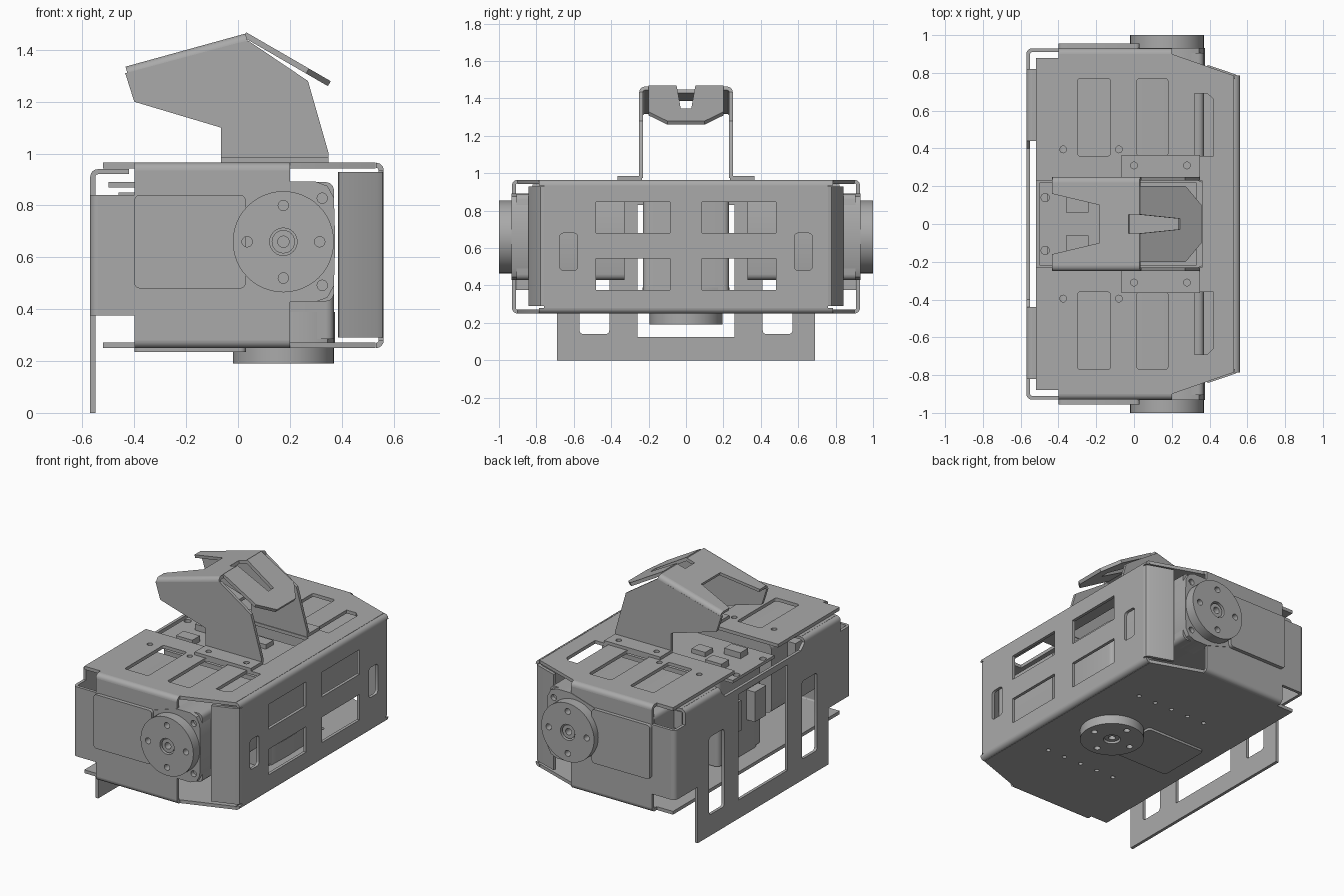
import bpy, bmesh, math
from mathutils import Matrix, Vector

cube = bpy.data.objects.get("Cube")
if cube:
    bpy.data.objects.remove(cube)

grey = bpy.data.materials.new("satin_grey")
grey.use_nodes = True
GREY = (0.4, 0.4, 0.4, 1)
grey.diffuse_color = GREY
grey.node_tree.nodes["Principled BSDF"].inputs["Base Color"].default_value = GREY
X, Y, Z = Vector((1, 0, 0)), Vector((0, 1, 0)), Vector((0, 0, 1))
parts = []


def frame(u, v, n, o=(0, 0, 0)):
    m = Matrix((u, v, n)).transposed().to_4x4()
    m.translation = Vector(o)
    return m


def circle(x, y, r, n=16):
    return [(x + r * math.cos(2 * math.pi * i / n), y + r * math.sin(2 * math.pi * i / n)) for i in range(n)]


def rect(x0, x1, y0, y1, r=0.0):
    if r == 0:
        return [(x0, y0), (x1, y0), (x1, y1), (x0, y1)]
    pts = []
    corners = [(x1 - r, y1 - r), (x0 + r, y1 - r), (x0 + r, y0 + r), (x1 - r, y0 + r)]
    for q, (cx, cy) in enumerate(corners):
        for k in range(4):
            a = math.pi / 2 * (q + k / 3)
            pts.append((cx + r * math.cos(a), cy + r * math.sin(a)))
    return pts


def flip_x(pts):
    return [(-a, b) for a, b in pts]


def flip_y(pts):
    return [(a, -b) for a, b in pts]


def both(holes, flip):
    return holes + [flip(h) for h in holes]


def plate(name, outer, holes, n0, n1, fr):
    """Sheet with holes, between n0 and n1 along the frame normal."""
    cu = bpy.data.curves.new(name, 'CURVE')
    cu.dimensions, cu.fill_mode = '2D', 'BOTH'
    cu.extrude = abs(n1 - n0) / 2
    for loop in [outer] + holes:
        sp = cu.splines.new('POLY')
        sp.points.add(len(loop) - 1)
        for p, (a, b) in zip(sp.points, loop):
            p.co = (a, b, 0, 1)
        sp.use_cyclic_u = True
    tmp = bpy.data.objects.new(name + "_curve", cu)
    bpy.context.collection.objects.link(tmp)
    dg = bpy.context.evaluated_depsgraph_get()
    me = bpy.data.meshes.new_from_object(tmp.evaluated_get(dg))
    bpy.data.objects.remove(tmp)
    me.transform(fr @ Matrix.Translation((0, 0, (n0 + n1) / 2)))
    bm = bmesh.new()
    bm.from_mesh(me)
    bmesh.ops.remove_doubles(bm, verts=bm.verts, dist=1e-5)
    bmesh.ops.recalc_face_normals(bm, faces=bm.faces)
    bm.to_mesh(me)
    bm.free()
    me.name = name
    me.materials.clear()
    me.materials.append(grey)
    ob = bpy.data.objects.new(name, me)
    bpy.context.collection.objects.link(ob)
    parts.append(ob)
    return ob


def bend(name, fr, n0, n1, r=0.03, t=0.02):
    """Quarter-round sheet bend in the first quadrant of the frame."""
    arc = [(math.cos(i * math.pi / 12), math.sin(i * math.pi / 12)) for i in range(7)]
    ring = [(r * a, r * b) for a, b in arc] + [((r - t) * a, (r - t) * b) for a, b in reversed(arc)]
    plate(name, ring, [], n0, n1, fr)


XY, XZ, YZ = frame(X, Y, Z), frame(X, Z, Y), frame(Y, Z, X)


def servo(name, fr):
    """Actuator: x along the body, normal pointing out of the horn, face at zero."""
    plate(name + "_body", rect(-0.4, 0.37, -0.23, 0.23, 0.03), [], -0.67, -0.095, fr)
    plate(name + "_cover", rect(-0.4, 0.03, -0.18, 0.18, 0.02), [], -0.095, -0.045, fr)
    half = [(0.375, 0), (0.37, 0.17), (0.345, 0.215), (0.3, 0.232), (0.2, 0.232), (0.0, 0.17)]
    screws = both([circle(0.325, 0.168, 0.02)], flip_y)
    plate(name + "_gear_housing", half + flip_y(half[:0:-1]), screws, -0.2, -0.067, fr)
    holes = [circle(0.175 + 0.14 * a, 0.14 * b, 0.02) for a, b in ((1, 0), (0, 1), (-1, 0), (0, -1))]
    plate(name + "_horn", circle(0.175, 0, 0.195, 48), holes + [circle(0.175, 0, 0.053, 24)], -0.067, 0, fr)
    plate(name + "_horn_hub", circle(0.175, 0, 0.045, 24), [circle(0.175, 0, 0.022)], -0.067, -0.01, fr)
    # rear wiring sockets
    for s in (-1, 1):
        c = s * 0.13
        plate(name + "_socket", rect(-0.46, -0.4, c - 0.06, c + 0.06), [], -0.5, -0.3, fr)


servo("left_servo", frame(X, Z, Y, (0, 1, 0.66)))
servo("right_servo", frame(X, Z, -Y, (0, -1, 0.66)))
servo("waist_servo", frame(X, Y, -Z, (0, 0, 0.19)))

# Top plate, open over the middle
side_edge = [(0.53, 0.785), (0.2, 0.9), (-0.4, 0.9), (-0.4, 0.88), (-0.52, 0.88)]
windows = [rect(-0.3, -0.125, 0.36, 0.77, 0.015), rect(0.015, 0.18, 0.36, 0.77, 0.015),
           [(0.32, 0.36), (0.42, 0.36), (0.42, 0.66), (0.39, 0.69), (0.32, 0.69)],
           circle(-0.375, 0.395, 0.018), circle(-0.08, 0.395, 0.018)]
top = side_edge + [(-0.52, 0.23), (0.36, 0.23)]
plate("top_plate", top + flip_y(top[::-1]), both(windows, flip_y), 0.943, 0.965, XY)

# Bottom plate with rows of screw holes
rows = [circle(0.32 - 0.128 * i, 0.43, 0.014, 12) for i in range(5)]
plate("bottom_plate", side_edge + flip_y(side_edge[::-1]), both(rows, flip_y), 0.25, 0.272, XY)

# Front wall with windows, bends and swept-back ends
wall_holes = [rect(0.085, 0.48, 0.68, 0.845), rect(0.085, 0.48, 0.375, 0.545), rect(0.58, 0.675, 0.48, 0.68, 0.02)]
plate("front_wall", rect(-0.76, 0.76, 0.28, 0.935), both(wall_holes, flip_x), 0.542, 0.562, YZ)
bend("front_top_bend", frame(X, Z, Y, (0.532, 0, 0.935)), -0.785, 0.785)
bend("front_bottom_bend", frame(X, -Z, Y, (0.532, 0, 0.28)), -0.785, 0.785)
lip = [(0.562, 0.755), (0.557, 0.777), (0.535, 0.793), (0.39, 0.842), (0.385, 0.822), (0.525, 0.775), (0.542, 0.755)]
for label, pts in (("left", lip), ("right", flip_y(lip))):
    plate(label + "_wall_return", pts, [], 0.29, 0.93, XY)

# Side panels joining top, bottom and back
panel = [(0.2, 0.28), (0.2, 0.935), (-0.4, 0.935), (-0.4, 0.84), (-0.54, 0.84), (-0.54, 0.375), (-0.4, 0.375), (-0.4, 0.28)]
for s, label in ((1, "left"), (-1, "right")):
    plate(label + "_side_panel", panel, [], s * 0.91, s * 0.93, XZ)
    bend(label + "_top_bend", frame(s * Y, Z, X, (0, s * 0.9, 0.935)), -0.4, 0.2)
    bend(label + "_bottom_bend", frame(s * Y, -Z, X, (0, s * 0.9, 0.28)), -0.4, 0.2)
    bend(label + "_back_bend", frame(-X, s * Y, Z, (-0.54, s * 0.9, 0)), 0.375, 0.84)
    # folded top edge of the back plate
    bend(label + "_back_top_bend", frame(-X, Z, s * Y, (-0.54, 0, 0.91)), 0.44, 0.82)
    plate(label + "_back_top_fold", rect(-0.54, -0.42, s * 0.44, s * 0.82), [], 0.922, 0.941, XY)

# Back plate hanging down to the ground
half = [(0.69, 0), (0.69, 0.375), (0.9, 0.375), (0.9, 0.84), (0.82, 0.84), (0.82, 0.91), (0.44, 0.91), (0.4, 0.87)]
back_holes = both([rect(0.41, 0.57, 0.14, 0.66, 0.02)], flip_x) + [rect(-0.26, 0.26, 0.125, 0.83)]
plate("back_plate", half + flip_x(half[::-1]), back_holes, -0.57, -0.55, YZ)

# Circuit board and small components in the middle opening
tabs = both([circle(-0.47, 0.14, 0.022)], flip_y)
plate("control_board", rect(-0.5, 0.33, -0.22, 0.22), tabs, 0.87, 0.89, XY)
for x, y, w, h in ((-0.3, 0.1, 0.06, 0.04), (-0.3, -0.1, 0.06, 0.04), (-0.12, 0, 0.05, 0.03), (0.1, 0.12, 0.05, 0.03)):
    plate("board_component", rect(x - w, x + w, y - 0.04, y + 0.04), [], 0.89, 0.89 + h, XY)

# Head bracket sides and feet
side = [(-0.435, 1.31), (0.0, 1.427), (0.04, 1.435), (0.27, 1.28), (0.35, 1.0), (0.35, 0.975),
        (-0.065, 0.975), (-0.065, 1.1), (-0.4, 1.2)]
feet_holes = [circle(0.0, 0.31, 0.018), circle(0.28, 0.31, 0.018)]
for s, label in ((1, "left"), (-1, "right")):
    plate(label + "_head_side", side, [], s * 0.23, s * 0.25, XZ)
    foot, fh = rect(-0.065, 0.35, 0.235, 0.365), feet_holes
    if s < 0:
        foot, fh = flip_y(foot), [flip_y(h) for h in fh]
    plate(label + "_head_foot", foot, fh, 0.965, 0.985, XY)

# Sloping head roof, notched at the rear
a = math.atan2(0.12, 0.435)
back_dir = Vector((-math.cos(a), 0, -math.sin(a)))
roof_up = Vector((-math.sin(a), 0, math.cos(a)))
roof = frame(back_dir, Y, roof_up, (0.0, 0, 1.455))
half = [(-0.03, 0.05), (-0.03, 0.22), (0.45, 0.22), (0.45, 0.16), (0.19, 0.1)]
front = [(0.03, -0.05), (0.03, 0.05)]
plate("head_roof", front + half + flip_y(half[::-1]), [], -0.02, 0, roof)
for s in (1, -1):
    bend("head_roof_bend", frame(s * Y, roof_up, back_dir, Vector((0, s * 0.22, 1.455)) - 0.03 * roof_up), -0.03, 0.45)

# Visor with a tapering slot
b = math.atan2(0.185, 0.32)
fwd = Vector((math.cos(b), 0, -math.sin(b)))
visor = frame(fwd, Y, Vector((math.sin(b), 0, math.cos(b))), (0.04, 0, 1.463))
half = [(0.235, 0.028), (-0.01, 0.05), (-0.01, 0.2), (0.27, 0.2), (0.367, 0.1)]
outline = half + flip_y(half[::-1])
plate("visor", outline, [], -0.022, 0, visor)

# Smooth the round surfaces, keep the folds crisp
bpy.ops.object.select_all(action='DESELECT')
for ob in parts:
    ob.select_set(True)
bpy.context.view_layer.objects.active = parts[0]
bpy.ops.object.shade_smooth_by_angle(angle=math.radians(32))
